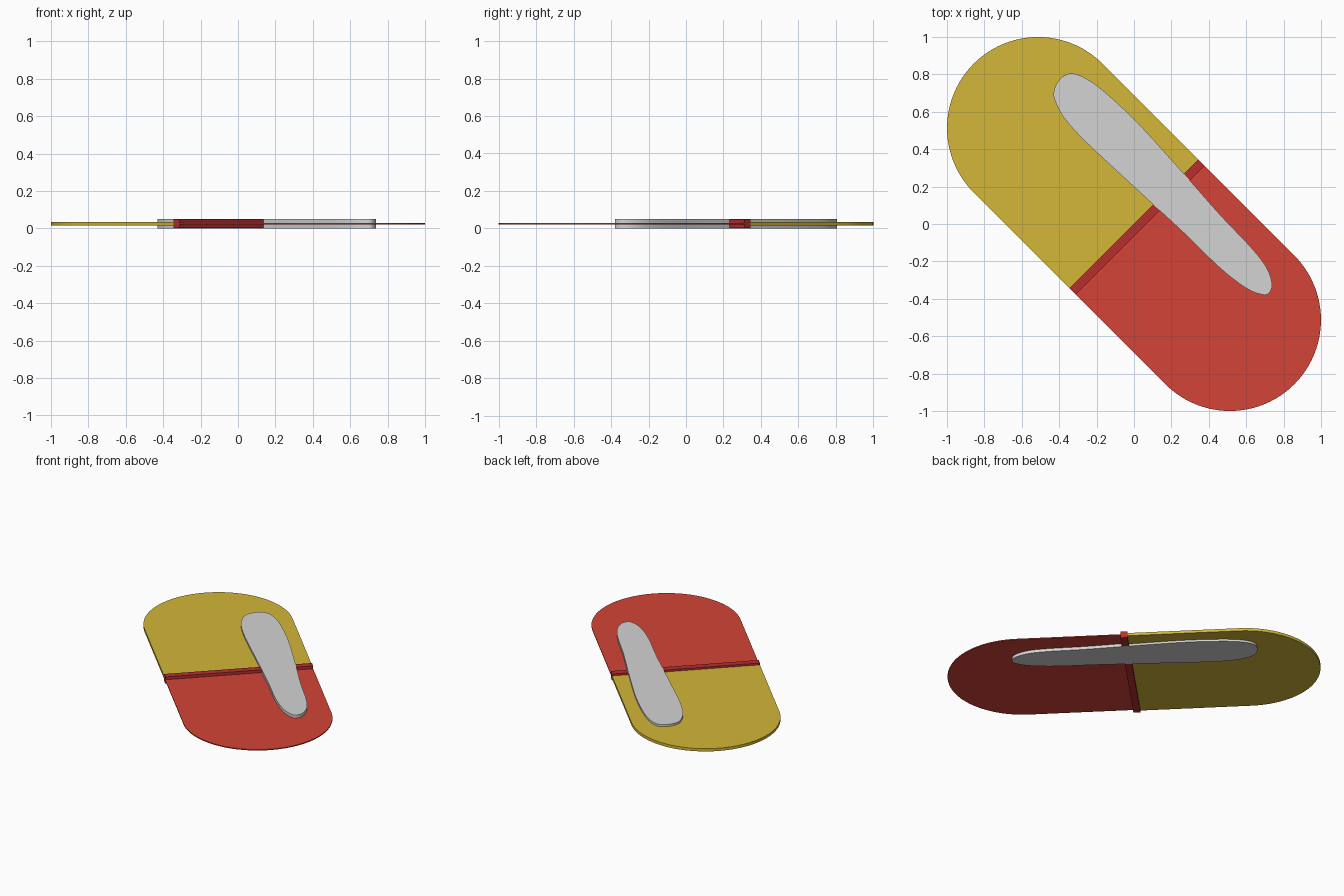
import bpy, bmesh, math
from mathutils import Vector

old = bpy.data.objects.get("Cube")
if old:
    bpy.data.objects.remove(old, do_unlink=True)

RADIUS = 0.487          # half width of the capsule
CENTRE = 0.725          # distance of each round end's centre along the axis
BAND = 0.046            # width of the joint band
MID = 0.025             # middle height of the whole model
AXIS = Vector((1, -1)).normalized()
SIDE = Vector((1, 1)).normalized()


def material(name, srgb):
    linear = [((c / 255 + 0.055) / 1.055) ** 2.4 for c in srgb] + [1]
    mat = bpy.data.materials.new(name)
    mat.use_nodes = True
    mat.diffuse_color = linear
    bsdf = next(n for n in mat.node_tree.nodes if n.type == 'BSDF_PRINCIPLED')
    bsdf.inputs["Base Color"].default_value = linear
    return mat


def plate(name, outline, thickness, mat):
    """Extrude a flat outline evenly about the middle height."""
    bm = bmesh.new()
    face = bm.faces.new([bm.verts.new((p[0], p[1], MID - thickness / 2)) for p in outline])
    top = bmesh.ops.extrude_face_region(bm, geom=[face])["geom"]
    bmesh.ops.translate(bm, vec=(0, 0, thickness),
                        verts=[g for g in top if isinstance(g, bmesh.types.BMVert)])
    bmesh.ops.recalc_face_normals(bm, faces=bm.faces)
    mesh = bpy.data.meshes.new(name)
    bm.to_mesh(mesh)
    bm.free()
    mesh.materials.append(mat)
    obj = bpy.data.objects.new(name, mesh)
    bpy.context.collection.objects.link(obj)
    bpy.ops.object.select_all(action='DESELECT')
    obj.select_set(True)
    bpy.context.view_layer.objects.active = obj
    bpy.ops.object.shade_smooth_by_angle(angle=math.radians(35))
    return obj


def half_outline(start, sign, steps=48):
    """Straight sides from the joint, closed by a semicircle."""
    pts = [(start, -RADIUS)]
    for i in range(steps + 1):
        a = math.pi * (i / steps - 0.5)
        pts.append((CENTRE + RADIUS * math.cos(a), RADIUS * math.sin(a)))
    pts.append((start, RADIUS))
    return [AXIS * u * sign + SIDE * v for u, v in pts]


def smooth_loop(points, steps=6):
    """Closed spline through the points."""
    pts, loop = [Vector(p) for p in points], []
    n = len(pts)
    for i in range(n):
        a, b, c, d = (pts[(i + k) % n] for k in (-1, 0, 1, 2))
        for s in range(steps):
            t = s / steps
            loop.append(0.5 * (2 * b + (c - a) * t + (2 * a - 5 * b + 4 * c - d) * t ** 2
                               + (3 * b - a - 3 * c + d) * t ** 3))
    return loop


yellow = material("yellow", (211, 183, 56))
red = material("red", (211, 68, 55))
dark_red = material("dark red", (182, 47, 49))
grey = material("light grey", (211, 211, 211))

# Two halves of the capsule
plate("yellow_half", half_outline(0, -1), 0.02, yellow)
plate("red_half", half_outline(BAND, 1), 0.007, red)

# Joint band across the middle
band = [AXIS * u + SIDE * v for u, v in
        ((0, -RADIUS), (BAND, -RADIUS), (BAND, RADIUS), (0, RADIUS))]
plate("joint_band", band, 0.047, dark_red)

# Tapering highlight streak
streak = [(-0.43, 0.70), (-0.40, 0.77), (-0.34, 0.805), (-0.26, 0.78), (-0.15, 0.70),
          (0.03, 0.53), (0.27, 0.265), (0.46, 0.05), (0.63, -0.13), (0.71, -0.235),
          (0.738, -0.32), (0.725, -0.365), (0.69, -0.378), (0.60, -0.343),
          (0.46, -0.235), (0.28, -0.06), (0.10, 0.107), (-0.235, 0.417),
          (-0.36, 0.55), (-0.41, 0.63)]
plate("highlight_streak", smooth_loop(streak), 0.05, grey)
